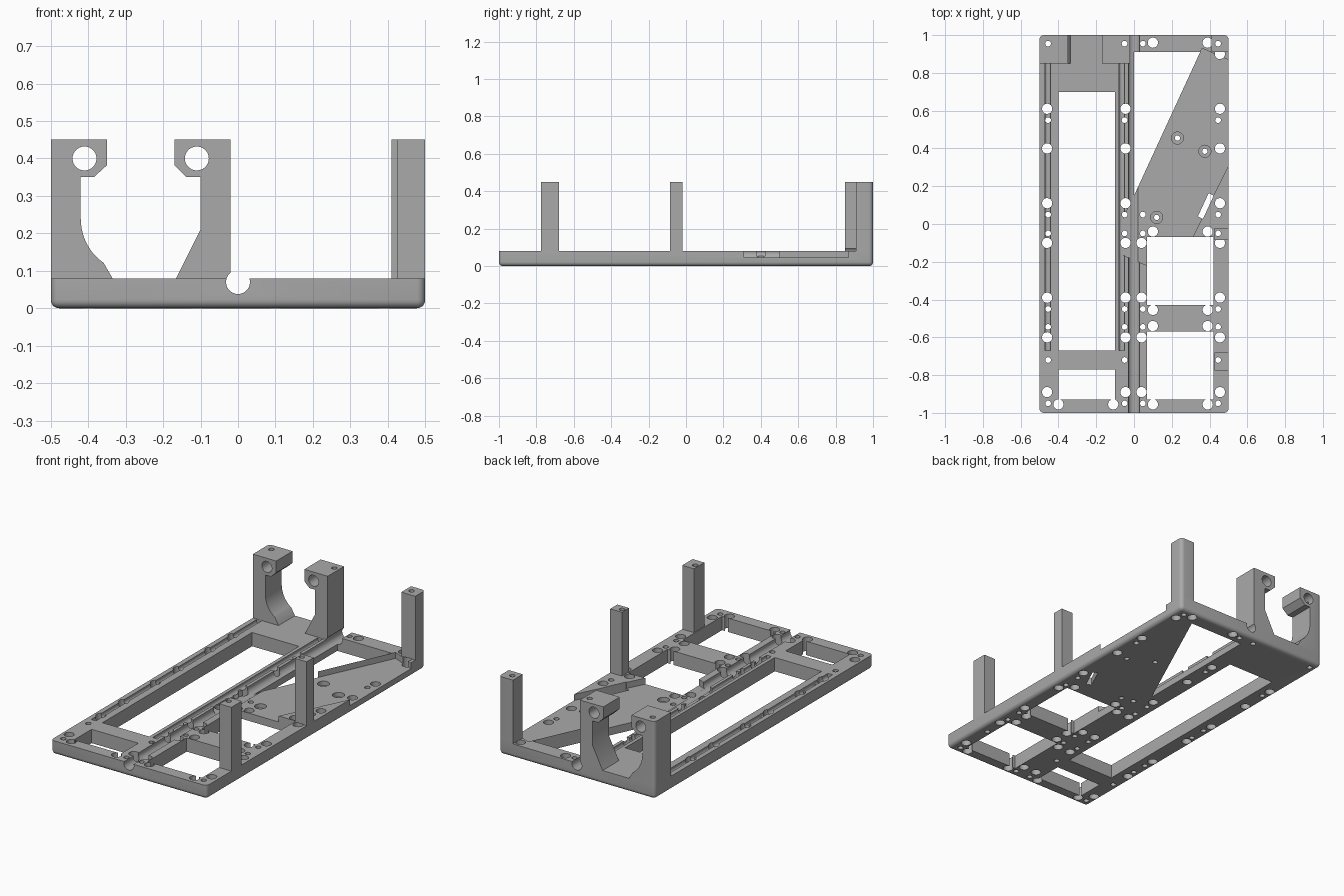
import bpy, bmesh, math
from mathutils import Vector

if "Cube" in bpy.data.objects:
    bpy.data.objects.remove(bpy.data.objects["Cube"])

grey = bpy.data.materials.new("plain_grey")
grey.use_nodes = True
grey.diffuse_color = (0.40, 0.40, 0.40, 1)
grey.node_tree.nodes["Principled BSDF"].inputs["Base Color"].default_value = (0.40, 0.40, 0.40, 1)


def prism(bm, points, lo, hi, axis="z"):
    """Extrude an outline (xy for axis z, xz for axis y) from lo to hi."""
    def place(p, h):
        return Vector((p[0], p[1], h)) if axis == "z" else Vector((p[0], h, p[1]))
    low = [bm.verts.new(place(p, lo)) for p in points]
    high = [bm.verts.new(place(p, hi)) for p in points]
    n = len(points)
    faces = [bm.faces.new(low), bm.faces.new(high)]
    faces += [bm.faces.new((low[i], low[(i + 1) % n], high[(i + 1) % n], high[i])) for i in range(n)]
    bmesh.ops.recalc_face_normals(bm, faces=faces)


def rect(x0, x1, y0, y1):
    return [(x0, y0), (x1, y0), (x1, y1), (x0, y1)]


def circle(x, y, r, n=28):
    return [(x + r * math.cos(2 * math.pi * i / n), y + r * math.sin(2 * math.pi * i / n)) for i in range(n)]


def make(name, prisms):
    bm = bmesh.new()
    for args in prisms:
        prism(bm, *args)
    mesh = bpy.data.meshes.new(name)
    bm.to_mesh(mesh)
    bm.free()
    obj = bpy.data.objects.new(name, mesh)
    bpy.context.collection.objects.link(obj)
    mesh.materials.append(grey)
    return obj


TOP, FLOOR, HIGH = 0.08, 0.045, 0.45

# Rounded envelope that trims every part
envelope = make("envelope", [(rect(-0.5, 0.5, -1, 1), 0, 0.6)])
bm = bmesh.new()
bm.from_mesh(envelope.data)
edges = [e for e in bm.edges if min(v.co.z for v in e.verts) < 0.01]
bmesh.ops.bevel(bm, geom=edges, offset=0.022, segments=5, profile=0.5, affect="EDGES")
bm.to_mesh(envelope.data)
bm.free()

# Openings through the frame, and the slanted slot
d = Vector((0.42, 0.91)).normalized()
side = Vector((d.y, -d.x))
slot = [Vector((0.38, 0.095)) + d * a * 0.068 + side * b * 0.015
        for a, b in ((-1, -1), (-1, 1), (1, 1), (1, -1))]
outlines = [
    rect(-0.4, -0.1, -0.67, 0.70), rect(-0.4, -0.1, -0.93, -0.77),
    rect(0.07, 0.42, -0.93, -0.57), rect(0.07, 0.42, -0.43, -0.07),
    [(0, 0.15), (0.35, 0.91), (0, 0.91)], slot]
windows = make("window_cutter", [(o, -0.1, 0.1) for o in outlines])

# Slanted board recess
recess = make("recess_cutter", [([(-0.07, 0), (-0.07, -0.16), (0.2, -0.276), (0.31, -0.07),
                                  (0.52, 0.35), (0.52, 0.86), (0.36, 0.93)], FLOOR, 0.095)])

# Vertical bores: large ones in the frame, small ones through everything
rows = (0.61, 0.40, 0.11, -0.10, -0.39, -0.60, -0.89)
large = [(x, y) for x in (-0.46, -0.045, 0.455) for y in rows]
large += [(0.04, y) for y in rows[3:]] + [(0.455, 0.90)]
large += [(x, y) for x in (0.10, 0.39) for y in (0.96, -0.04, -0.455, -0.54, -0.955)]
large += [(-0.40, -0.955), (-0.11, -0.955)]
small = [(x, y) for x in (-0.455, -0.05, 0.445)
         for y in (0.955, 0.55, 0.05, -0.05, -0.45, -0.545, -0.72, -0.95)]
small += [(0.047, y) for y in (0.955, 0.05, -0.05, -0.45, -0.545, -0.95)]
screws = [(0.23, 0.455), (0.375, 0.385), (0.12, 0.035)]
bores = make("bore_cutter",
             [(circle(x, y, 0.027), -0.1, TOP + 0.001) for x, y in large]
             + [(circle(x, y, 0.015, 20), -0.1, 0.6) for x, y in small]
             + [(circle(x, y, 0.014, 20), -0.1, 0.2) for x, y in screws])
counterbores = make("counterbore_cutter", [(circle(x, y, 0.032), 0.02, 0.2) for x, y in screws])

# Lengthwise cable groove, bay grooves and rod holes
rods = make("rod_cutter",
            [(circle(0, 0.07, 0.032), -1.1, 1.1, "y")]
            + [(circle(x, 0.07, 0.018), -0.67, 0.849, "y") for x in (-0.457, -0.064)]
            + [(circle(x, 0.4, 0.032), 0.7, 1.1, "y") for x in (-0.41, -0.11)])

# Base frame
base = make("base_frame", [(rect(-0.55, 0.55, -1.05, 1.05), -0.05, TOP)])

# Arched rod mount at the back
belly = [(-0.29 - 0.13 * math.cos(a), 0.24 - 0.14 * math.sin(a))
         for a in [math.radians(58) * i / 10 for i in range(11)]]
arch = [(-0.55, TOP), (-0.55, HIGH), (-0.35, HIGH), (-0.35, 0.382), (-0.385, 0.35), (-0.42, 0.35)]
arch += belly + [(-0.335, TOP)]
hook = [(-0.165, TOP), (-0.1, 0.21), (-0.1, 0.35), (-0.137, 0.35), (-0.17, 0.382),
        (-0.17, HIGH), (-0.02, HIGH), (-0.02, TOP)]
mount_right = make("rod_mount_right", [(arch, 0.85, 1.05, "y")])
mount_left = make("rod_mount_left", [(hook, 0.85, 1.05, "y")])

# Posts along the left edge
posts = [make(name, [(rect(x, 0.55, y0, y1), TOP, HIGH)]) for name, x, y0, y1 in (
    ("front_post", 0.425, -0.775, -0.68),
    ("middle_post", 0.425, -0.085, -0.02),
    ("back_post", 0.41, 0.91, 1.05))]


def carve(obj, cutters):
    for operation, cutter in [("INTERSECT", envelope)] + [("DIFFERENCE", c) for c in cutters]:
        mod = obj.modifiers.new(cutter.name, "BOOLEAN")
        mod.operation = operation
        mod.solver = "EXACT"
        mod.object = cutter
    bpy.context.view_layer.update()
    graph = bpy.context.evaluated_depsgraph_get()
    mesh = bpy.data.meshes.new_from_object(obj.evaluated_get(graph))
    obj.modifiers.clear()
    obj.data = mesh
    mesh.materials.clear()
    mesh.materials.append(grey)
    for poly in mesh.polygons:
        poly.material_index = 0


carve(base, [windows, recess, bores, counterbores, rods])
for part in [mount_right, mount_left] + posts:
    carve(part, [bores, rods])

for cutter in (envelope, windows, recess, bores, counterbores, rods):
    bpy.data.objects.remove(cutter)

# Smooth the bores and rounded edges, keep the corners sharp
bpy.ops.object.select_all(action="DESELECT")
for part in [base, mount_right, mount_left] + posts:
    part.select_set(True)
bpy.context.view_layer.objects.active = base
bpy.ops.object.shade_smooth_by_angle(angle=math.radians(30))
